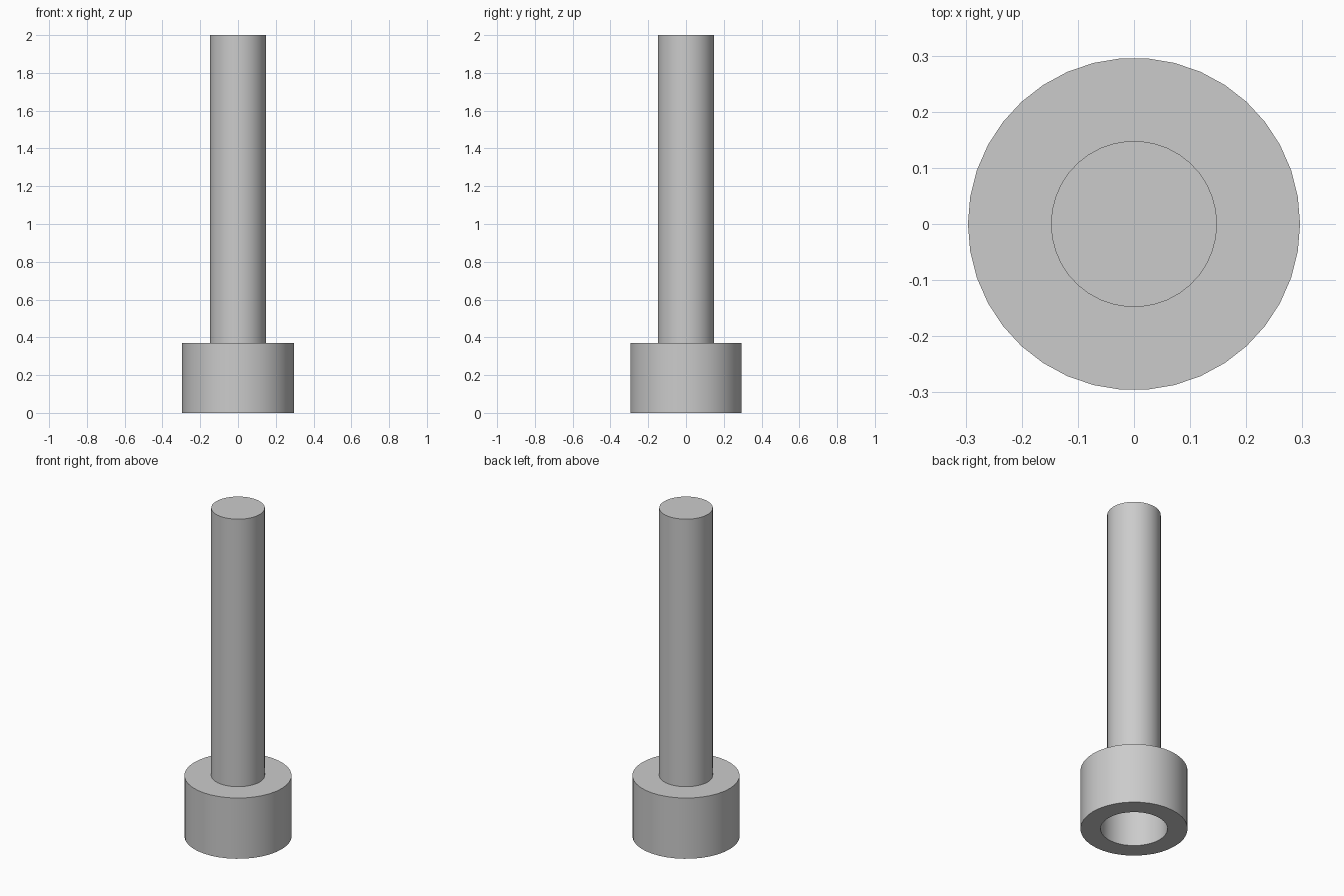
import bpy
import bmesh
import math

if "Cube" in bpy.data.objects:
    bpy.data.objects.remove(bpy.data.objects["Cube"])

SEGMENTS = 38

steel = bpy.data.materials.new("plain grey steel")
steel.diffuse_color = (0.6, 0.6, 0.6, 1.0)
steel.use_nodes = True
steel.node_tree.nodes["Principled BSDF"].inputs["Base Color"].default_value = steel.diffuse_color

# Half profile (radius, height): socket floor, socket wall, head, shank, tip
profile = [
    (0.185, 0.25),
    (0.185, 0.0),
    (0.296, 0.0),
    (0.296, 0.37),
    (0.148, 0.37),
    (0.148, 2.0),
]


def ring(bm, radius, z):
    step = 2 * math.pi / SEGMENTS
    return [bm.verts.new((radius * math.cos(i * step), radius * math.sin(i * step), z))
            for i in range(SEGMENTS)]


# Socket head bolt, turned from the profile and closed at both ends
bm = bmesh.new()
rings = [ring(bm, r, z) for r, z in profile]
for a, b in zip(rings, rings[1:]):
    for i in range(SEGMENTS):
        j = (i + 1) % SEGMENTS
        bm.faces.new((a[i], a[j], b[j], b[i]))
bm.faces.new(rings[0])
bm.faces.new(rings[-1])
bmesh.ops.recalc_face_normals(bm, faces=bm.faces[:])

mesh = bpy.data.meshes.new("socket_head_bolt")
bm.to_mesh(mesh)
bm.free()
mesh.materials.append(steel)
bolt = bpy.data.objects.new("socket_head_bolt", mesh)
bpy.context.collection.objects.link(bolt)

# Smooth round walls, sharp rims
bpy.context.view_layer.objects.active = bolt
bolt.select_set(True)
bpy.ops.object.shade_smooth_by_angle(angle=math.radians(30))
